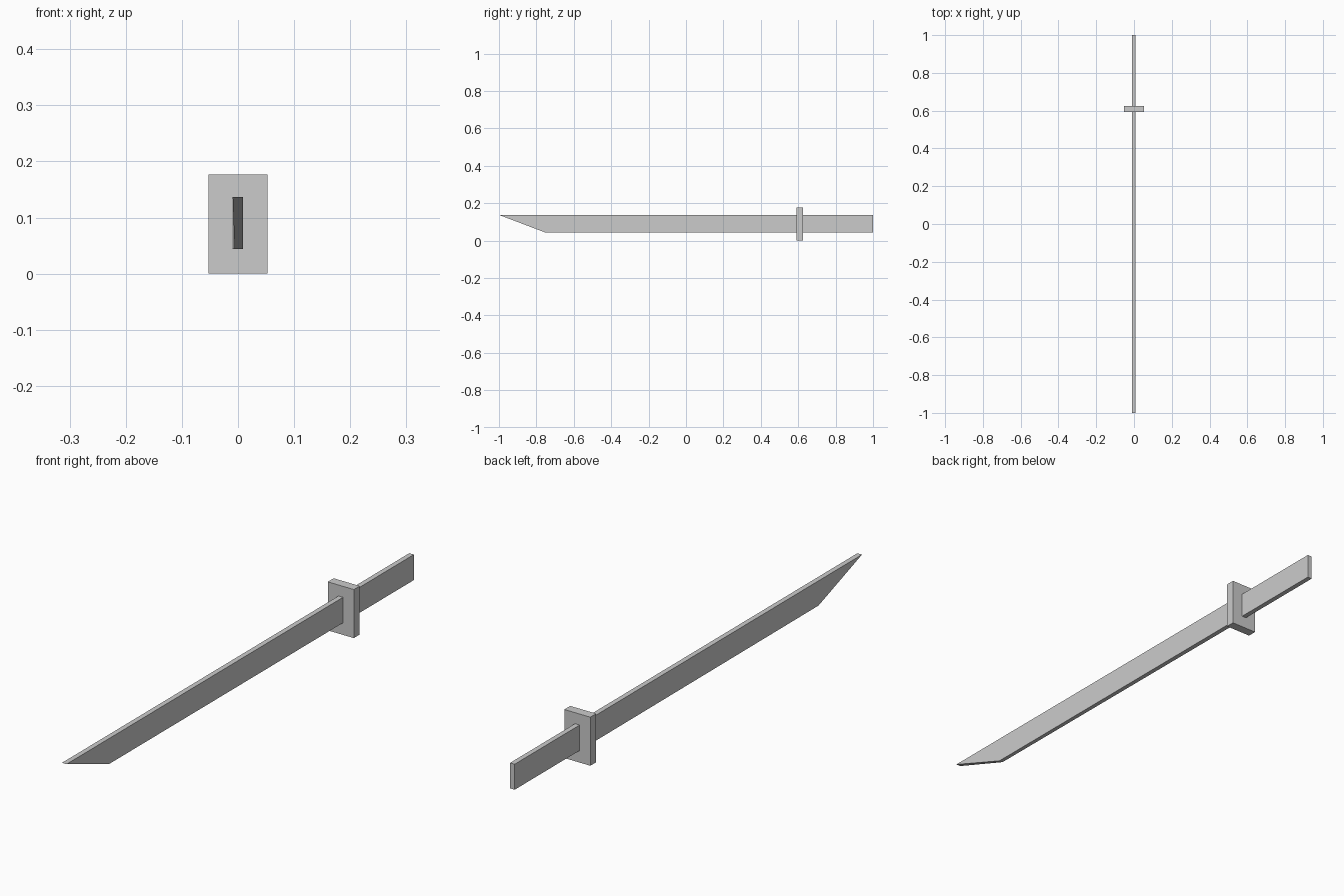
import bpy, bmesh

if "Cube" in bpy.data.objects:
    bpy.data.objects.remove(bpy.data.objects["Cube"])


def prism(name, profile, x_left, x_right):
    """Extrude a side-view (y, z) profile across x; x_left is given per point."""
    bm = bmesh.new()
    left = [bm.verts.new((x, y, z)) for x, (y, z) in zip(x_left, profile)]
    right = [bm.verts.new((x_right, y, z)) for y, z in profile]
    bm.faces.new(left)
    bm.faces.new(right[::-1])
    n = len(profile)
    for i in range(n):
        j = (i + 1) % n
        bm.faces.new((left[i], right[i], right[j], left[j]))
    bmesh.ops.recalc_face_normals(bm, faces=bm.faces)
    mesh = bpy.data.meshes.new(name)
    bm.to_mesh(mesh)
    bm.free()
    obj = bpy.data.objects.new(name, mesh)
    bpy.context.collection.objects.link(obj)
    return obj


TOP, BOTTOM = 0.137, 0.044
GUARD_FRONT, GUARD_BACK = 0.592, 0.626
GUARD_MID = (GUARD_FRONT + GUARD_BACK) / 2

# Blade with slanted tip, its lower edge thinning slightly toward the point
prism("blade",
      [(GUARD_MID, TOP), (GUARD_MID, BOTTOM), (-0.755, BOTTOM), (-1.0, TOP)],
      [-0.0095, -0.0095, -0.006, -0.0095], 0.009)

# Flat handle continuing behind the guard
prism("handle",
      [(1.0, TOP), (1.0, BOTTOM), (GUARD_MID, BOTTOM), (GUARD_MID, TOP)],
      [-0.0095] * 4, 0.009)

# Rectangular hand guard
prism("guard",
      [(GUARD_BACK, 0.177), (GUARD_BACK, 0.0), (GUARD_FRONT, 0.0), (GUARD_FRONT, 0.177)],
      [-0.0525] * 4, 0.0525)
